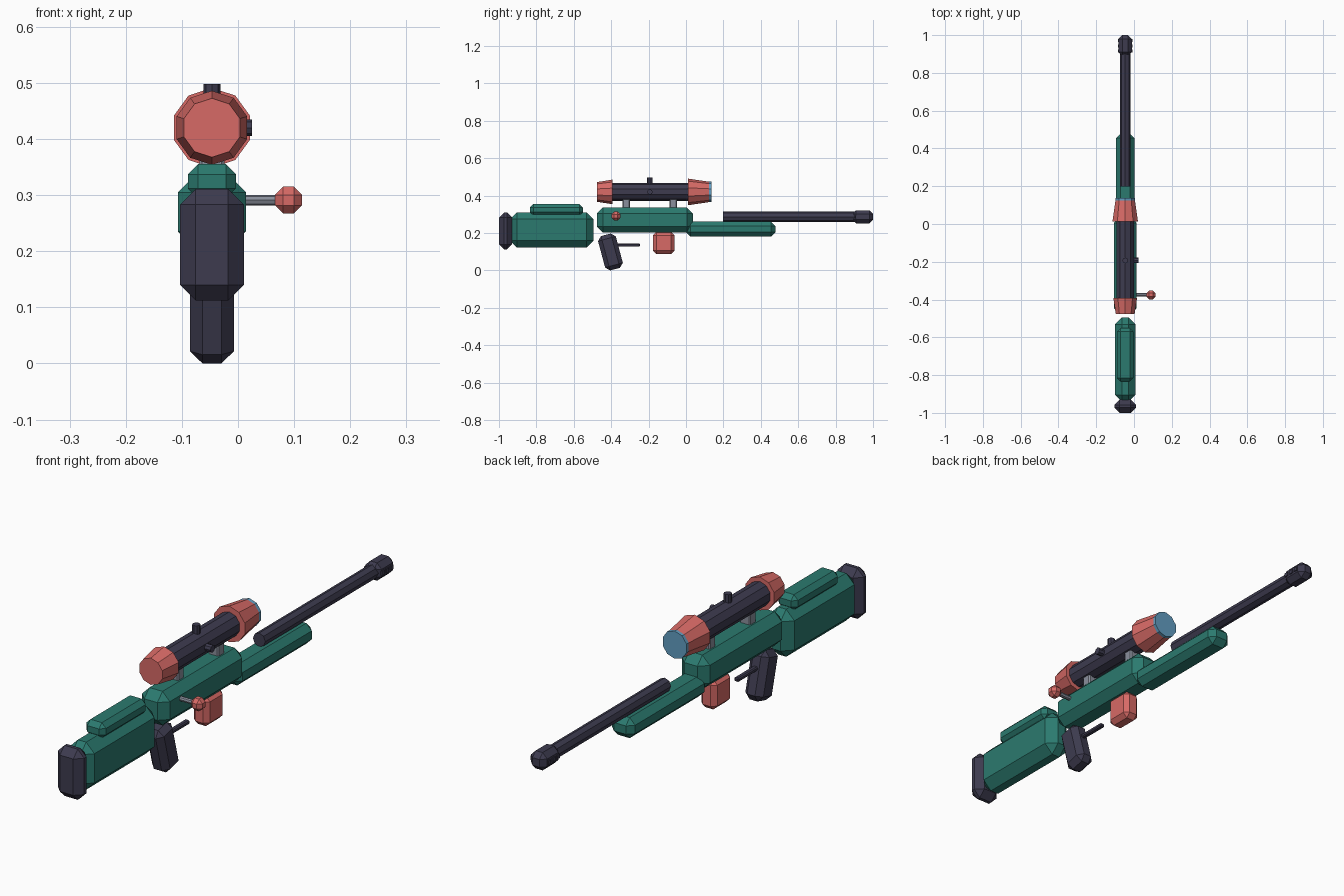
import bpy, bmesh, math
from mathutils import Matrix, Vector

if "Cube" in bpy.data.objects:
    bpy.data.objects.remove(bpy.data.objects["Cube"])

CX = -0.0465  # centre plane of the rifle


def material(name, rgb):
    lin = [(c / 255 / 12.92) if c / 255 <= 0.04045 else ((c / 255 + 0.055) / 1.055) ** 2.4 for c in rgb]
    m = bpy.data.materials.new(name)
    m.diffuse_color = (*lin, 1)
    m.use_nodes = True
    m.node_tree.nodes["Principled BSDF"].inputs["Base Color"].default_value = m.diffuse_color
    return m


GREEN = material("green", (43, 122, 111))
DARK = material("charcoal", (61, 59, 79))
RED = material("coral_red", (215, 106, 102))
GREY = material("steel_grey", (138, 143, 156))
BLUE = material("lens_blue", (98, 158, 194))


def finish(bm, name, mat):
    bmesh.ops.recalc_face_normals(bm, faces=bm.faces)
    me = bpy.data.meshes.new(name)
    bm.to_mesh(me)
    bm.free()
    me.materials.append(mat)
    ob = bpy.data.objects.new(name, me)
    bpy.context.collection.objects.link(ob)
    return ob


def box(name, mat, width, y, z, bevel=0.0, x=CX, tilt=0.0):
    """Chamfered box: width across x, (min, max) along y and z, tilt about x."""
    bm = bmesh.new()
    bmesh.ops.create_cube(bm, size=1)
    bmesh.ops.scale(bm, vec=(width, y[1] - y[0], z[1] - z[0]), verts=bm.verts)
    if bevel:
        bmesh.ops.bevel(bm, geom=bm.edges[:], offset=bevel, segments=1,
                        profile=0.5, affect='EDGES')
    m = Matrix.Translation((x, sum(y) / 2, sum(z) / 2)) @ Matrix.Rotation(tilt, 4, 'X')
    bmesh.ops.transform(bm, matrix=m, verts=bm.verts)
    return finish(bm, name, mat)


def rod(name, mat, p0, p1, r0, r1=None, sides=10):
    """Low-poly cylinder or cone between two points."""
    p0, p1 = Vector(p0), Vector(p1)
    d = p1 - p0
    bm = bmesh.new()
    bmesh.ops.create_cone(bm, cap_ends=True, segments=sides, radius1=r0,
                          radius2=r0 if r1 is None else r1, depth=d.length)
    if abs(d.y) > 1e-6:
        rot = Matrix.Rotation(-math.pi / 2, 4, 'X')
    elif abs(d.x) > 1e-6:
        rot = Matrix.Rotation(math.pi / 2, 4, 'Y')
    else:
        rot = Matrix.Identity(4)
    bmesh.ops.transform(bm, matrix=Matrix.Translation((p0 + p1) / 2) @ rot, verts=bm.verts)
    return finish(bm, name, mat)


# Stock, receiver and fore-end
box("butt_pad", DARK, 0.114, (-1.0, -0.93), (0.112, 0.311), 0.028)
box("stock", GREEN, 0.108, (-0.94, -0.495), (0.123, 0.31), 0.036)
box("cheek_rest", GREEN, 0.086, (-0.834, -0.551), (0.294, 0.355), 0.018)
box("receiver", GREEN, 0.121, (-0.476, 0.037), (0.203, 0.337), 0.032)
box("fore_end", GREEN, 0.1, (0.0, 0.478), (0.181, 0.262), 0.024)

# Grip, trigger bar and magazine
box("grip", DARK, 0.078, (-0.453, -0.355), (0.004, 0.194), 0.022, tilt=math.radians(15))
box("trigger_bar", DARK, 0.02, (-0.385, -0.246), (0.128, 0.144), 0.004)
box("magazine", RED, 0.07, (-0.176, -0.061), (0.088, 0.206), 0.018)

# Barrel and muzzle brake with side ports
BZ = 0.287
rod("barrel", DARK, (CX, 0.198, BZ), (CX, 0.93, BZ), 0.027, sides=8)
box("muzzle_brake", DARK, 0.07, (0.89, 1.0), (BZ - 0.035, BZ + 0.035), 0.02)
for i, y in enumerate((0.915, 0.943, 0.971)):
    box(f"muzzle_port_{i + 1}", DARK, 0.078, (y - 0.008, y + 0.008), (BZ - 0.008, BZ + 0.008))

# Scope
SZ = 0.42
rod("scope_tube", DARK, (CX, -0.42, SZ), (CX, 0.04, SZ), 0.048)
rod("scope_eyepiece", RED, (CX, -0.476, SZ), (CX, -0.392, SZ), 0.0525, 0.066)
rod("scope_objective", RED, (CX, 0.012, SZ), (CX, 0.127, SZ), 0.071, 0.054)
rod("scope_lens", BLUE, (CX, 0.117, SZ), (CX, 0.137, SZ), 0.0545)
rod("top_turret", DARK, (CX, -0.193, SZ), (CX, -0.193, 0.498), 0.015, sides=8)
rod("side_turret", DARK, (CX, -0.193, SZ), (0.025, -0.193, SZ), 0.0145, sides=8)
for i, y in enumerate((-0.319, -0.068)):
    box(f"scope_mount_{i + 1}", GREY, 0.045, (y - 0.02, y + 0.02), (0.325, 0.39), 0.005)

# Bolt handle
rod("bolt_rod", GREY, (CX, -0.375, 0.291), (0.08, -0.375, 0.291), 0.0095, sides=8)
box("bolt_knob", RED, 0.048, (-0.399, -0.351), (0.267, 0.315), 0.0145, x=0.09)
